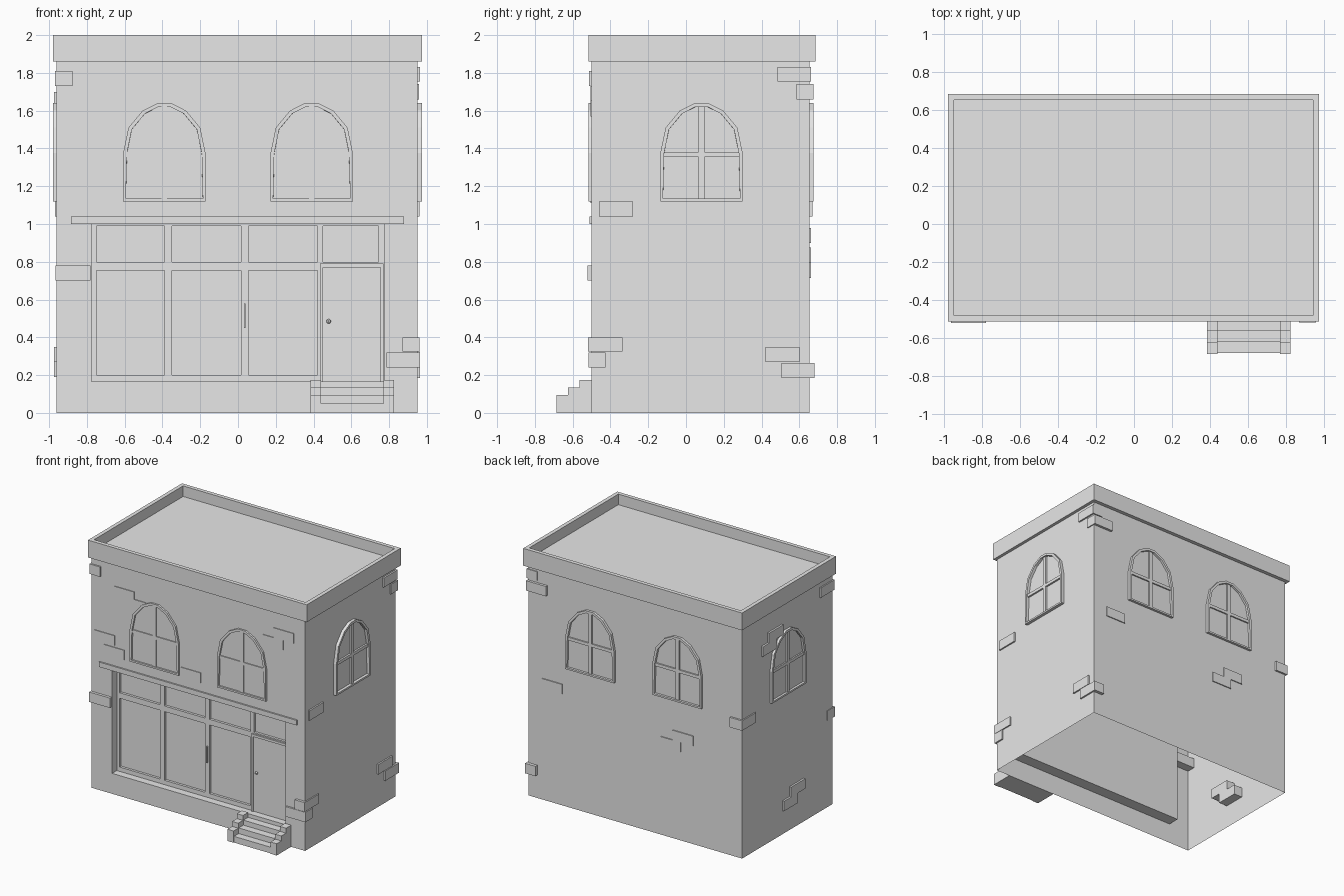
import bpy, bmesh, math
from mathutils import Matrix, Vector

if "Cube" in bpy.data.objects:
    bpy.data.objects.remove(bpy.data.objects["Cube"], do_unlink=True)

GREY = (0.8, 0.8, 0.8, 1.0)
mat = bpy.data.materials.new("plain grey")
mat.use_nodes = True
mat.diffuse_color = GREY
bsdf = mat.node_tree.nodes["Principled BSDF"]
bsdf.inputs["Base Color"].default_value = GREY

X0, X1, Y0, Y1 = -0.96, 0.95, -0.5, 0.655   # wall planes
WALL_TOP = 1.88


def finish(name, bm):
    bmesh.ops.recalc_face_normals(bm, faces=bm.faces)
    mesh = bpy.data.meshes.new(name)
    bm.to_mesh(mesh)
    bm.free()
    mesh.materials.append(mat)
    obj = bpy.data.objects.new(name, mesh)
    bpy.context.collection.objects.link(obj)
    return obj


def add_box(bm, xs, ys, zs, matrix=Matrix()):
    lo, hi = Vector((xs[0], ys[0], zs[0])), Vector((xs[1], ys[1], zs[1]))
    size = Matrix.Diagonal(hi - lo).to_4x4()
    bmesh.ops.create_cube(bm, size=1, matrix=matrix @ Matrix.Translation((lo + hi) / 2) @ size)


def boxes(name, items):
    bm = bmesh.new()
    for item in items:
        add_box(bm, *item)
    return finish(name, bm)


# Hollow walls, open below, with a recessed shop opening in the front
def rect(bm, xa, xb, za, zb, y):
    return [bm.verts.new((x, y, z)) for x, z in ((xa, za), (xb, za), (xb, zb), (xa, zb))]


SX, SZ0, SZ1, RECESS = 0.775, 0.165, 1.0, -0.415
bm = bmesh.new()
rings = [rect(bm, X0, X1, 0, WALL_TOP, Y1),
         rect(bm, X0, X1, 0, WALL_TOP, Y0),
         rect(bm, -SX, SX, SZ0, SZ1, Y0),
         rect(bm, -SX, SX, SZ0, SZ1, RECESS)]
for r, (a, b) in enumerate(zip(rings, rings[1:])):
    for i in range(4):
        if r == 0 and i == 0:
            continue   # open underside
        j = (i + 1) % 4
        bm.faces.new((a[i], a[j], b[j], b[i]))
bm.faces.new(rings[0])
finish("walls", bm)

# Cornice with a sunken roof deck
bm = bmesh.new()
add_box(bm, (-0.98, 0.975), (-0.515, 0.685), (1.86, 2.0))
bm.normal_update()
top = max(bm.faces, key=lambda f: f.calc_center_median().z)
bmesh.ops.inset_region(bm, faces=[top], thickness=0.045)
bmesh.ops.inset_region(bm, faces=[top], thickness=0.0005)
bmesh.ops.translate(bm, verts=top.verts, vec=(0, 0, -0.085))
finish("cornice_and_roof", bm)

# Shop front: glass, bars, door, handles and the ledge above
boxes("shop_glass", [((-SX, SX), (RECESS - 0.005, RECESS + 0.01), (SZ0, SZ1))])
BAR = (-0.44, RECESS)
uprights = [(-0.775, -0.75), (-0.39, -0.35), (0.015, 0.055), (0.42, 0.45), (0.745, 0.775)]
rails = [(0.165, 0.2), (0.755, 0.8), (0.99, 1.0)]
boxes("shop_uprights", [(x, BAR, (SZ0, SZ1)) for x in uprights])
boxes("shop_rails", [((-SX, SX), BAR, z) for z in rails])
boxes("door_frame", [((0.435, 0.45), (-0.452, RECESS), (SZ0, 0.79)),
                     ((0.755, 0.77), (-0.452, RECESS), (SZ0, 0.79)),
                     ((0.45, 0.755), (-0.452, RECESS), (0.77, 0.79))])
boxes("door", [((0.45, 0.755), (-0.443, RECESS), (SZ0, 0.77))])
boxes("window_handle", [((0.033, 0.041), (-0.455, -0.43), (0.45, 0.58))])
bm = bmesh.new()
bmesh.ops.create_uvsphere(bm, u_segments=8, v_segments=6, radius=0.012,
                          matrix=Matrix.Translation((0.48, -0.452, 0.485)))
finish("door_knob", bm)
boxes("shop_ledge", [((-0.885, 0.88), (-0.512, -0.49), (1.0, 1.04))])

# Entrance steps between stepped side walls
STEP_Y = [-0.685, -0.625, -0.565]
side_steps, treads = [], []
for y, tread_z, side_z in zip(STEP_Y, (0.05, 0.095, 0.135), (0.095, 0.135, 0.175)):
    treads.append(((0.44, 0.77), (y + 0.005, Y0), (0, tread_z)))
    for x in ((0.385, 0.44), (0.77, 0.825)):
        side_steps.append((x, (y, Y0), (0, side_z)))
boxes("step_side_walls", side_steps)
boxes("step_treads", treads)

# Arched windows, modelled facing -y and turned to each wall
half_arch = [(0.218, 1.12), (0.218, 1.375), (0.19, 1.51), (0.115, 1.6), (0.036, 1.64)]
arch = half_arch + [(-x, z) for x, z in reversed(half_arch)]


def arched_window(name, location, turn, proud):
    place = Matrix.Translation(location) @ Matrix.Rotation(turn, 4, 'Z')
    bm = bmesh.new()
    front = bm.faces.new([bm.verts.new((x, -proud, z)) for x, z in arch])
    bm.normal_update()
    edges = list(front.edges)
    back = bmesh.ops.extrude_edge_only(bm, edges=edges)["geom"]
    bmesh.ops.translate(bm, vec=(0, proud + 0.01, 0),
                        verts=[v for v in back if isinstance(v, bmesh.types.BMVert)])
    bmesh.ops.inset_region(bm, faces=[front], thickness=0.02, use_boundary=True)
    bmesh.ops.inset_region(bm, faces=[front], thickness=0.0004, use_boundary=True)
    bmesh.ops.translate(bm, verts=front.verts, vec=(0, proud - 0.002, 0))
    bar = (-proud * 0.65, 0.005)
    add_box(bm, (-0.015, 0.015), bar, (1.13, 1.63))
    add_box(bm, (-0.205, 0.205), bar, (1.355, 1.38))
    bmesh.ops.transform(bm, matrix=place, verts=bm.verts)
    finish(name, bm)


for side, x in (("right", -0.39), ("left", 0.39)):
    arched_window("front_window_" + side, (x, Y0, 0), 0, 0.015)
    arched_window("back_window_" + side, (x, Y1, 0), math.pi, 0.02)
arched_window("left_window", (X1, 0.082, 0), math.pi / 2, 0.025)
arched_window("right_window", (X0, 0.082, 0), -math.pi / 2, 0.02)

# Exposed bricks: span along the wall and bottom height
H = 0.08
IN = 0.075
front_thin = [(-0.755, 1.605), (-0.65, 1.545), (-0.93, 1.205), (-0.845, 1.11),
              (-0.16, 1.11), (0.67, 1.65), (0.575, 1.57)]
back_thin = [(0.645, 0.9), (-0.525, 0.795), (-0.415, 0.715)]
left_mid = [(-0.46, 1.04), (0.42, 0.27)]
right_mid = [(0.15, 1.62), (0.23, 1.54), (-0.13, 0.27), (-0.04, 0.19)]
L = 0.18
boxes("front_bricks", [((x, x + L), (Y0 - 0.006, Y0 + IN), (z, z + H)) for x, z in front_thin])
boxes("back_bricks", [((x, x + L), (Y1 - IN, Y1 + 0.008), (z, z + H)) for x, z in back_thin])
boxes("left_bricks", [((X1 - IN, X1 + 0.012), (y, y + L), (z, z + H)) for y, z in left_mid])
boxes("right_bricks", [((X0 - IN * 0.2, X0 + IN), (y, y + L), (z, z + H)) for y, z in right_mid])

# Corner bricks wrap around the building edges
boxes("corner_bricks", [
    ((-0.97, -0.875), (-0.513, -0.335), (1.73, 1.81)),
    ((-0.965, -0.78), (-0.522, -0.43), (0.7, 0.78)),
    ((0.87, 0.96), (-0.52, -0.335), (0.325, 0.4)),
    ((0.785, 0.963), (-0.515, -0.425), (0.24, 0.32)),
    ((0.87, 0.963), (0.485, 0.662), (1.755, 1.83)),
    ((0.78, 0.958), (0.585, 0.675), (1.66, 1.74)),
    ((0.87, 0.963), (0.505, 0.68), (0.185, 0.265)),
    ((-0.97, -0.86), (0.49, 0.67), (1.04, 1.12)),
])
